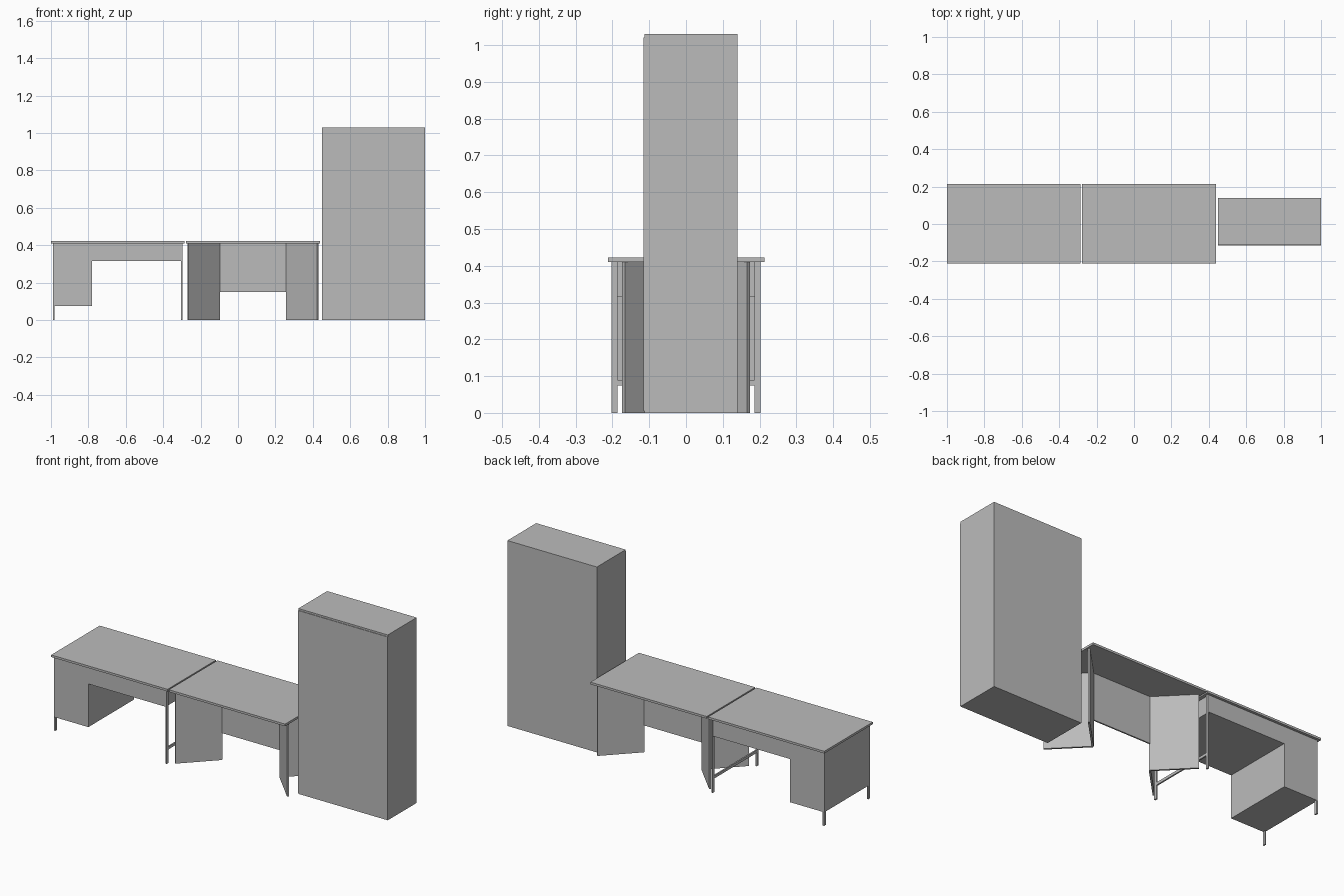
import bpy
from mathutils import Vector

cube = bpy.data.objects.get("Cube")
if cube:
    bpy.data.objects.remove(cube, do_unlink=True)

grey = bpy.data.materials.new("office grey")
grey.use_nodes = True
grey.diffuse_color = (0.5, 0.5, 0.5, 1)
grey.node_tree.nodes["Principled BSDF"].inputs["Base Color"].default_value = (0.5, 0.5, 0.5, 1)


def prism(name, outline, axis, start, end):
    """Extrude a flat outline along y or z."""
    def point(a, b, c):
        return (a, c, b) if axis == "y" else (a, b, c)
    n = len(outline)
    verts = [point(a, b, c) for c in (start, end) for a, b in outline]
    faces = [tuple(range(n))[::-1], tuple(range(n, n * 2))]
    faces += [(i, (i + 1) % n, (i + 1) % n + n, i + n) for i in range(n)]
    if axis == "y":
        faces = [f[::-1] for f in faces]
    mesh = bpy.data.meshes.new(name)
    mesh.from_pydata(verts, [], faces)
    mesh.materials.append(grey)
    obj = bpy.data.objects.new(name, mesh)
    bpy.context.collection.objects.link(obj)
    return obj


def box(name, x, y, z):
    return prism(name, [(x[0], y[0]), (x[1], y[0]), (x[1], y[1]), (x[0], y[1])], "z", *z)


def upright(name, a, b, thickness, z):
    """Vertical board between two floor points."""
    a, b = Vector(a), Vector(b)
    d = (b - a).normalized() * thickness / 2
    side = Vector((d.y, -d.x))
    return prism(name, [a + side, b + side, b - side, a - side], "z", *z)


# Tall cabinet
box("cabinet", (0.45, 1.0), (-0.113, 0.14), (0, 1.03))
box("cabinet_door", (0.45, 1.0), (-0.116, -0.113), (0.005, 1.02))

# Desktops
depth = (-0.212, 0.214)
box("drawer_desk_top", (-1.0, -0.285), depth, (0.41, 0.422))
box("panel_desk_top", (-0.277, 0.438), depth, (0.41, 0.422))

# Drawer desk: pedestal and shallow drawer body share one stepped profile
prism("drawer_desk_body",
      [(-0.99, 0.075), (-0.78, 0.075), (-0.78, 0.315),
       (-0.305, 0.315), (-0.305, 0.41), (-0.99, 0.41)], "y", -0.2, 0.2)
for side, y in (("front", -0.194), ("back", 0.194)):
    span = (y - 0.008, y + 0.008)
    box(side + "_pedestal_leg", (-0.99, -0.982), span, (0, 0.075))
    box(side + "_frame_leg", (-0.305, -0.297), span, (0, 0.41))
box("frame_stretcher", (-0.305, -0.297), (-0.186, 0.186), (0.075, 0.09))

# Panel desk: centre modesty panel with a splayed pair of boards at each end
box("modesty_panel", (-0.1, 0.26), (-0.004, 0.004), (0.15, 0.41))
for end, inner, outer in (("right", -0.1, -0.267), ("left", 0.26, 0.427)):
    for side, s in (("front", -1), ("back", 1)):
        upright(end + "_" + side + "_splayed_board",
                (inner, 0), (outer, s * 0.17), 0.01, (0, 0.41))
